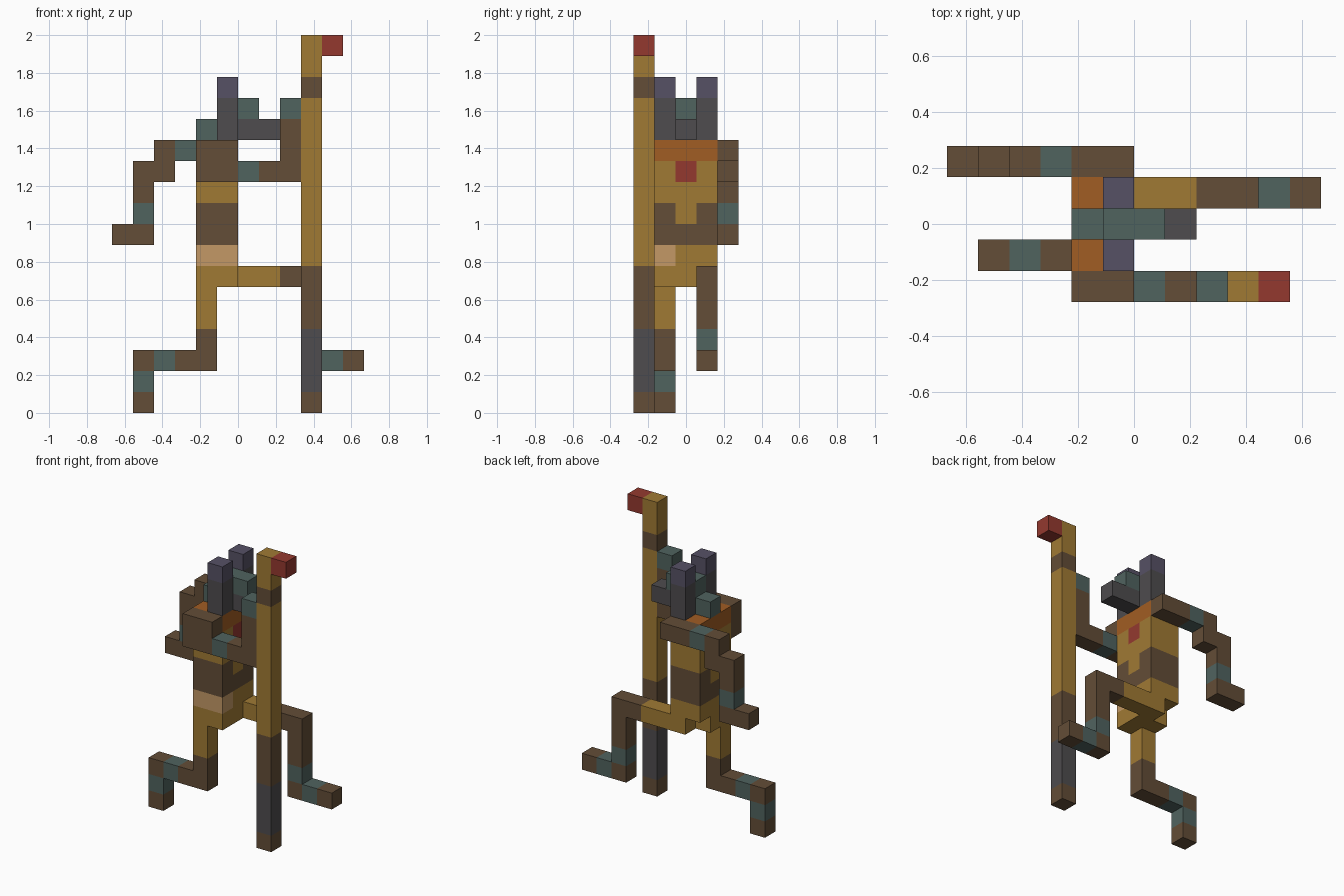
import bpy
import bmesh
from mathutils import Vector

if "Cube" in bpy.data.objects:
    bpy.data.objects.remove(bpy.data.objects["Cube"])

CELL = 1 / 9            # edge length of one block
MID_Y = 2.5             # block rows run front to back

# One letter per colour, so that limbs can be spelled out block by block
PALETTE = {
    "b": ("brown", "634D37"),
    "y": ("ochre", "A07A34"),
    "t": ("teal_grey", "50635F"),
    "g": ("charcoal", "4E4C4E"),
    "p": ("dusk_purple", "565165"),
    "r": ("red", "94392F"),
    "o": ("orange", "A15D23"),
    "s": ("sand", "C39966"),
}


def linear(byte):
    c = byte / 255
    return c / 12.92 if c <= 0.04045 else ((c + 0.055) / 1.055) ** 2.4


def make_material(name, code):
    mat = bpy.data.materials.new(name)
    mat.use_nodes = True
    color = [linear(b) for b in bytes.fromhex(code)] + [1]
    mat.diffuse_color = color
    bsdf = mat.node_tree.nodes["Principled BSDF"]
    bsdf.inputs["Base Color"].default_value = color
    bsdf.inputs["Roughness"].default_value = 0.9
    return mat


MATERIALS = {key: make_material(*entry) for key, entry in PALETTE.items()}
AXES = {"x": Vector((1, 0, 0)), "y": Vector((0, 1, 0)), "z": Vector((0, 0, 1))}
parts = {}


def place(part, cell, color):
    parts.setdefault(part, {})[tuple(int(c) for c in cell)] = color


def trail(part, start, *moves):
    """Walk from a start block, placing one block per colour letter."""
    pos = Vector(start)
    for heading, colors in moves:
        step = AXES[heading[1]] * (1 if heading[0] == "+" else -1)
        for color in colors:
            pos = pos + step
            place(part, pos, color)


# Torso: coloured by height, with chest and belly patches
def torso_color(x, y, z):
    centre = y == 2
    if z == 12:
        return "o"
    if z == 11 and centre and x == -1:
        return "r"
    if z == 8 or (z == 9 and not centre):
        return "b"
    if z == 7 and y == 1:
        return "s"
    return "y"


for x in (-2, -1):
    for y in (1, 2, 3):
        for z in range(6, 13):
            if (x, y, z) != (-2, 3, 6):
                place("torso", (x, y, z), torso_color(x, y, z))

# Head: crest, snout and two horns
trail("head_crest", (-3, 2, 13), ("+x", "tt"), ("+z", "t"), ("+x", "t"))
trail("snout", (-1, 2, 13), ("+x", "gg"))
for side, y in (("front", 1), ("rear", 3)):
    trail(side + "_horn", (-1, y, 12), ("+z", "ggp"))

# Arm holding the staff, with a thick shoulder
for z in (11, 12):
    trail("staff_arm", (-3, 0, z), ("+x", "bb"))
trail("staff_arm", (-1, 0, 11), ("+x", "tbb"), ("+z", "bbt"))

# Free arm hanging behind
trail("free_arm", (0, 4, 12), ("-x", "bbtb"), ("-z", "b"), ("-x", "b"),
      ("-z", "btb"), ("-x", "b"))

# Striding legs
trail("trailing_leg", (-2, 1, 6), ("-z", "yybb"), ("-x", "btb"), ("-z", "tb"))
trail("leading_leg", (-1, 3, 6), ("+x", "yybb"), ("-z", "bbtb"), ("+x", "tb"))

# Staff with its red tip
trail("staff", (3, 0, -1), ("+z", "b" + "ggg" + "bbb" + "y" * 8 + "b" + "yy"),
      ("+x", "r"))


# Skin every part, leaving out faces buried between touching blocks
occupied = {cell for cells in parts.values() for cell in cells}


def build(name, cells):
    bm = bmesh.new()
    corners = {}
    letters = sorted(set(cells.values()))

    def corner(point):
        key = tuple(round(2 * c) for c in point)
        if key not in corners:
            x, y, z = point
            corners[key] = bm.verts.new((x * CELL, (y - MID_Y) * CELL, z * CELL))
        return corners[key]

    for cell, color in cells.items():
        middle = Vector(cell) + Vector((0.5, 0.5, 0.5))
        for axes in ("xyz", "yzx", "zxy"):
            for sign in (1, -1):
                out = AXES[axes[0]] * sign
                if tuple(int(c) for c in Vector(cell) + out) in occupied:
                    continue
                u, v = AXES[axes[1]] * sign / 2, AXES[axes[2]] / 2
                base = middle + out / 2
                ring = (base - u - v, base + u - v, base + u + v, base - u + v)
                face = bm.faces.new([corner(p) for p in ring])
                face.material_index = letters.index(color)

    mesh = bpy.data.meshes.new(name)
    bm.to_mesh(mesh)
    bm.free()
    for letter in letters:
        mesh.materials.append(MATERIALS[letter])
    bpy.context.collection.objects.link(bpy.data.objects.new(name, mesh))


for part_name, part_cells in parts.items():
    build(part_name, part_cells)
